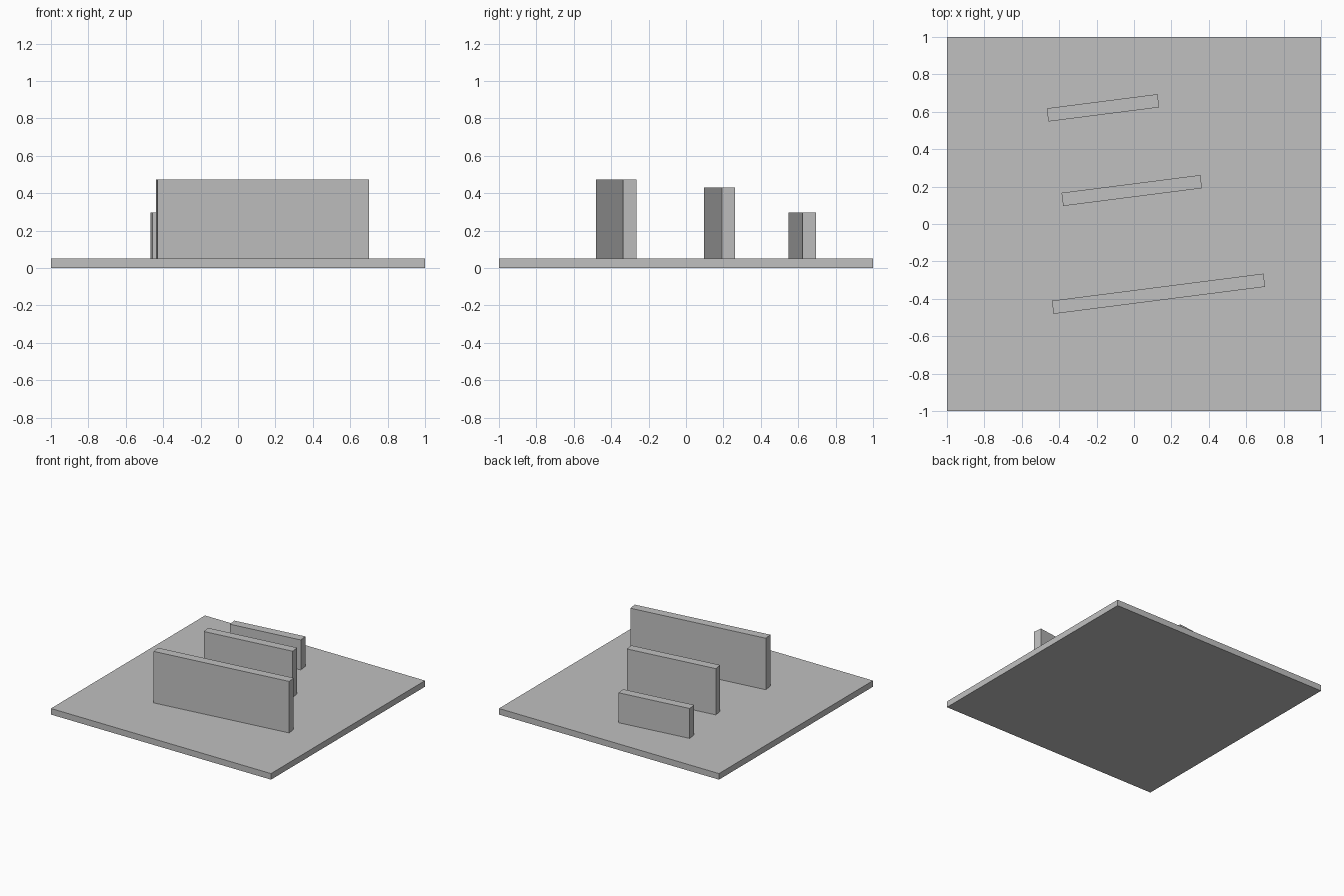
import bpy
import math

cube = bpy.data.objects.get("Cube")
if cube:
    bpy.data.objects.remove(cube, do_unlink=True)

# Single plain grey material
grey = bpy.data.materials.new("light_grey")
grey.use_nodes = True
colour = (0.53, 0.53, 0.53, 1)
grey.diffuse_color = colour
grey.node_tree.nodes["Principled BSDF"].inputs["Base Color"].default_value = colour


def box(name, centre, size, bottom, top, angle=0):
    """Upright box given by its plan centre, plan size and height range."""
    bpy.ops.mesh.primitive_cube_add(
        size=1, location=(*centre, (bottom + top) / 2),
        rotation=(0, 0, math.radians(angle)))
    ob = bpy.context.object
    ob.name = name
    ob.scale = (*size, top - bottom)
    bpy.ops.object.transform_apply(location=False, rotation=False, scale=True)
    ob.data.materials.append(grey)
    return ob


BASE_TOP = 0.05
WALL_THICKNESS = 0.071
WALL_ANGLE = 7.3

# Square ground slab
box("base_slab", (0, 0), (2, 2), 0, BASE_TOP)

# Three parallel walls: name, plan centre, length, top height
walls = [
    ("front_wall", (0.131, -0.373), 1.14, 0.473),
    ("middle_wall", (-0.012, 0.179), 0.748, 0.43),
    ("back_wall", (-0.166, 0.621), 0.597, 0.296),
]
for name, centre, length, top in walls:
    box(name, centre, (length, WALL_THICKNESS), BASE_TOP, top, WALL_ANGLE)
